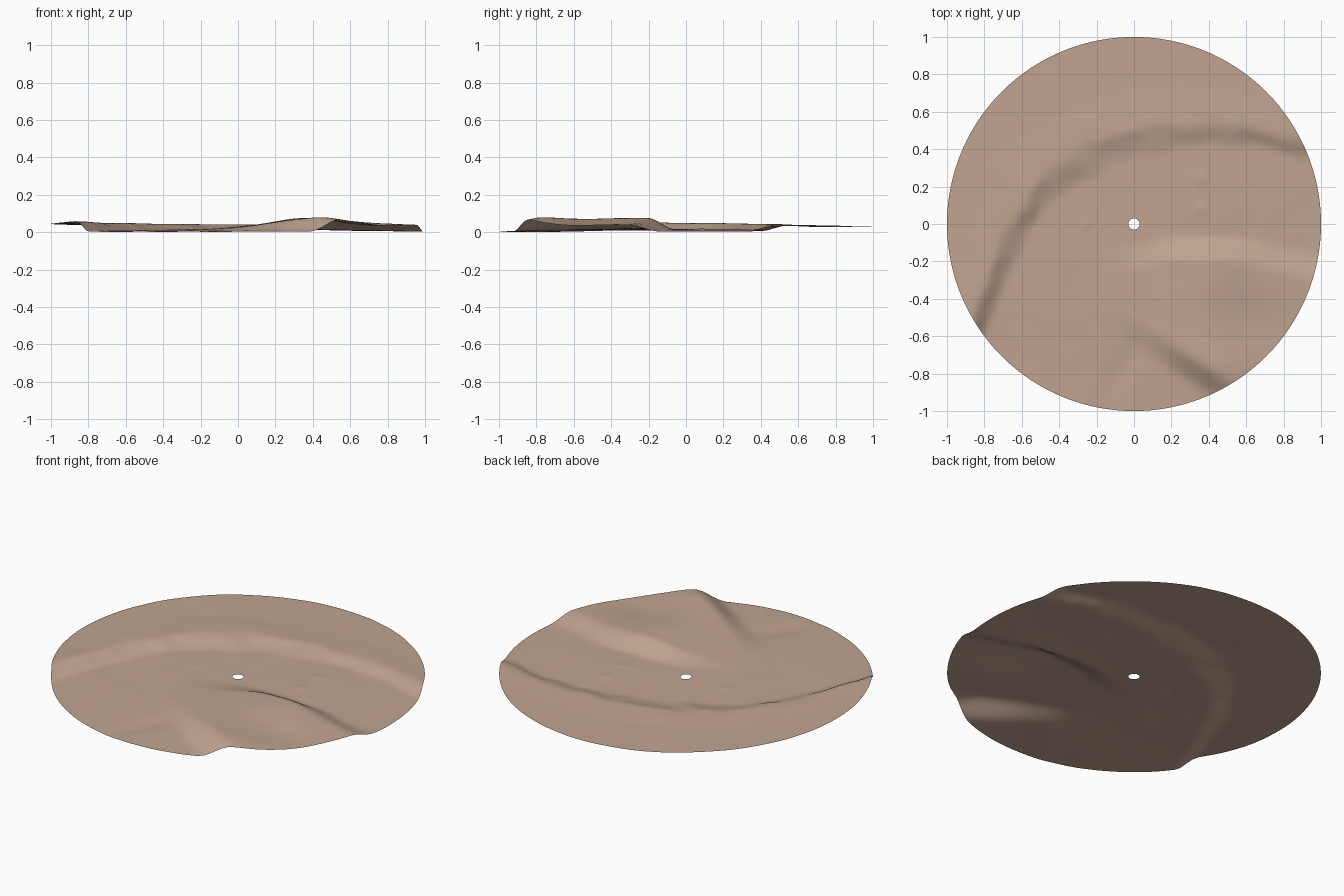
import bpy, bmesh, math
from mathutils import Vector, noise

cube = bpy.data.objects.get("Cube")
if cube:
    bpy.data.objects.remove(cube)

RINGS, SEGMENTS = 80, 192
HOLE, RIM = 0.03, 1.0

# Scarp line: angle in degrees, radius
SCARP = [(8, 1.4), (21, 1.04), (32, .83), (49, .62), (77, .44), (107, .41),
         (135, .42), (161, .49), (182, .61), (202, .76), (214, .98), (228, 1.4)]
# Hill height across x, and the y of its northern edge across x
HILL = [(-.2, 0), (0, .013), (.15, .032), (.25, .054), (.36, .068), (.5, .062),
        (.65, .045), (.8, .037), (1, .036)]
NORTH_EDGE = [(-.2, -.22), (.1, -.14), (.4, -.11), (.7, -.16), (.97, -.22)]


def lerp_table(table, t):
    if t <= table[0][0]:
        return table[0][1]
    for (a, va), (b, vb) in zip(table, table[1:]):
        if t <= b:
            f = (t - a) / (b - a)
            return va + (vb - va) * f
    return table[-1][1]


def soft_table(table, t, spread):
    # Average nearby samples to round off the corners
    return sum(lerp_table(table, t + spread * k / 2) for k in range(-2, 3)) / 5


def smooth(a, b, t):
    t = min(1, max(0, (t - a) / (b - a)))
    return t * t * (3 - 2 * t)


def bump(x, y, cx, cy, along, across, angle=0):
    c, s = math.cos(angle), math.sin(angle)
    u = (x - cx) * c + (y - cy) * s
    v = (y - cy) * c - (x - cx) * s
    return math.exp(-(u / along) ** 2 - (v / across) ** 2)


def rough(x, y, scale):
    return noise.noise(Vector((x * scale, y * scale, 1.7)))


def height(x, y):
    r = math.hypot(x, y)
    angle = math.degrees(math.atan2(y, x)) % 360

    # Basin floor and the raised plateau outside the scarp
    floor = .019 - .013 * r * r
    plateau = .044 - .005 * x - .012 * y
    d = r - soft_table(SCARP, angle, 8) + .035 * rough(x, y, 7)
    plateau += .006 * math.exp(-((d - .1) / .12) ** 2)
    z = floor + (plateau - floor) * smooth(-.1, .09, d)

    # Hill with steep northern and southwestern sides
    edge = soft_table(NORTH_EDGE, x, .12) + .02 * rough(x, y, 5)
    north = 1 - smooth(-.09, .08, y - edge)
    southwest = smooth(-.56, -.4, .55 * x + .83 * y)
    hill = soft_table(HILL, x, .1)
    hill += .012 * bump(x, y, .48, -.77, .15, .1, -.5)
    hill -= .014 * bump(x, y, .64, -.52, .22, .13, -.3)
    z += hill * north * southwest

    # Gully at the front, small knolls and general unevenness
    z -= .007 * bump(x, y, -.07, -.8, .22, .06, 1.1)
    z += .004 * bump(x, y, .35, .24, .03, .03)
    z += .004 * bump(x, y, .36, .08, .03, .03)
    z += .003 * bump(x, y, -.26, 0, .03, .03)
    return z + .0025 * rough(x, y, 3) + .0012 * rough(x, y, 8)


# Terrain disc: concentric rings around the central hole
bm = bmesh.new()
rings = []
for i in range(RINGS + 1):
    r = HOLE + (RIM - HOLE) * i / RINGS
    ring = []
    for j in range(SEGMENTS):
        a = math.tau * j / SEGMENTS
        x, y = r * math.cos(a), r * math.sin(a)
        ring.append(bm.verts.new((x, y, height(x, y))))
    rings.append(ring)
for inner, outer in zip(rings, rings[1:]):
    for j in range(SEGMENTS):
        k = (j + 1) % SEGMENTS
        bm.faces.new((inner[j], outer[j], outer[k], inner[k])).smooth = True

# Rest the lowest point on the ground
lowest = min(v.co.z for v in bm.verts)
for v in bm.verts:
    v.co.z -= lowest

mesh = bpy.data.meshes.new("terrain_disc")
bm.to_mesh(mesh)
bm.free()
terrain = bpy.data.objects.new("terrain_disc", mesh)
bpy.context.scene.collection.objects.link(terrain)

# Dusty tan ground
color = (.53, .37, .28, 1)
ground = bpy.data.materials.new("dusty_tan")
ground.use_nodes = True
ground.diffuse_color = color
shader = next(n for n in ground.node_tree.nodes if n.type == "BSDF_PRINCIPLED")
shader.inputs["Base Color"].default_value = color
shader.inputs["Roughness"].default_value = .9
mesh.materials.append(ground)
